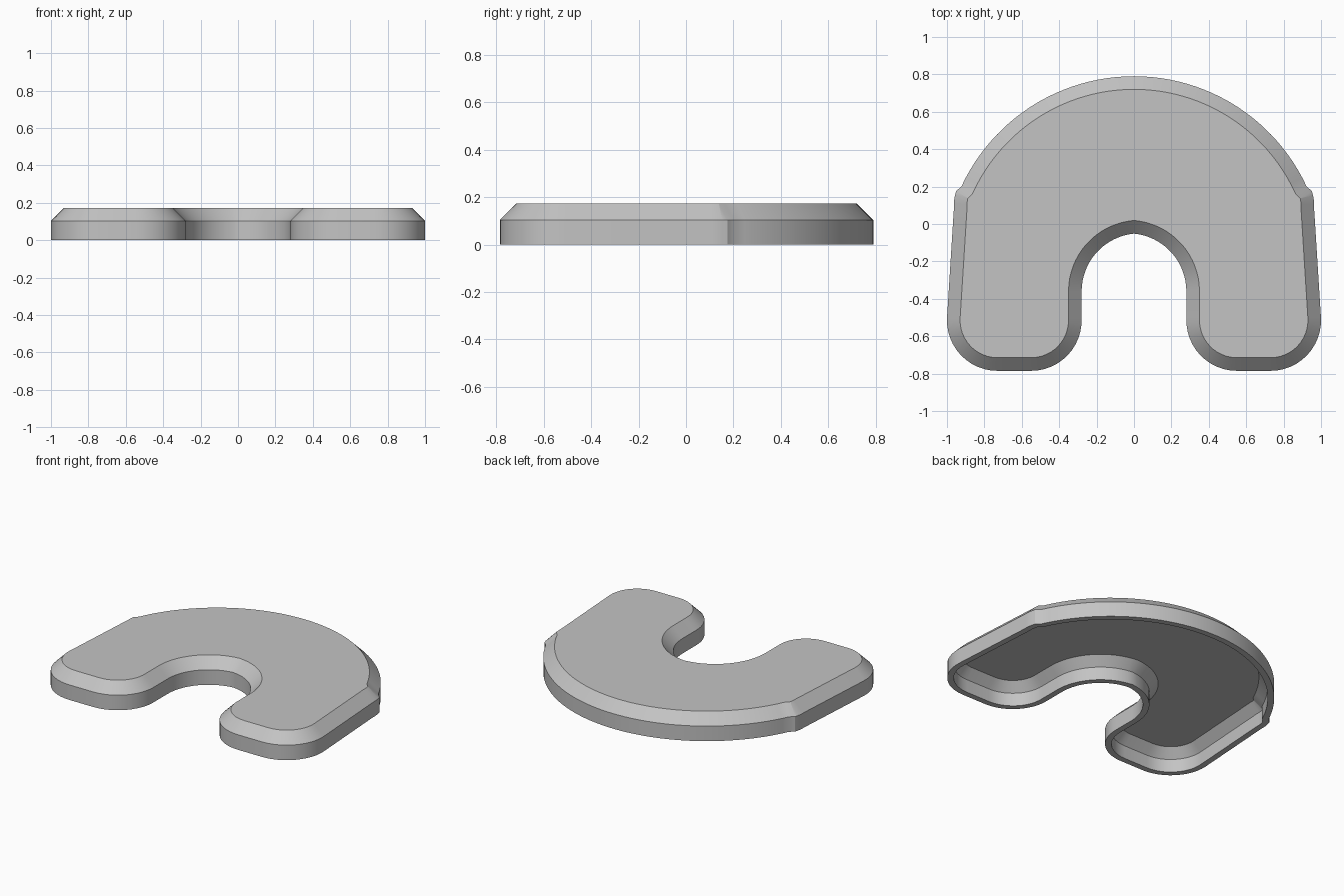
import bpy
import bmesh
from math import sin, cos, radians
from mathutils import Vector

cube = bpy.data.objects.get("Cube")
if cube:
    bpy.data.objects.remove(cube, do_unlink=True)

grey = bpy.data.materials.new("plain_grey")
grey.use_nodes = True
colour = (0.55, 0.55, 0.55, 1)
grey.diffuse_color = colour
grey.node_tree.nodes["Principled BSDF"].inputs["Base Color"].default_value = colour


def arc(cx, cy, r, start, end, steps):
    """Points on a circle between two angles in degrees."""
    angles = [radians(start + (end - start) * i / steps) for i in range(steps + 1)]
    return [Vector((cx + r * cos(a), cy + r * sin(a))) for a in angles]


# Right-hand half of the horseshoe outline, clockwise from the rear centre
half = arc(0, -0.227, 1.017, 90, 25, 24)          # broad rear curve
half += arc(0.72, 0.10, 0.243, 18, -3, 4)         # shoulder into straight side
half += arc(0.73, -0.515, 0.27, 3, -90, 12)       # outer toe corner
half += arc(0.55, -0.515, 0.27, -90, -183, 12)    # inner toe corner
half += arc(-0.03, -0.36, 0.31, 0, 84.4, 16)      # notch
half[-1].x = 0
mirrored = [Vector((-p.x, p.y)) for p in reversed(half[1:-1])]
outline = half + mirrored


def inset(distance):
    """Move the outline into the body by a constant distance."""
    result = []
    for i, p in enumerate(outline):
        a = (p - outline[i - 1]).normalized()
        b = (outline[(i + 1) % len(outline)] - p).normalized()
        na, nb = Vector((a.y, -a.x)), Vector((b.y, -b.x))
        result.append(p + (na + nb) * distance / (1 + na.dot(nb)))
    return result


# Hollow tray section: (inset, height) from the inner ceiling round to the top
section = [(0.095, 0.15), (0.04, 0.09), (0.04, 0), (0, 0), (0, 0.103), (0.07, 0.173)]
bm = bmesh.new()
rings = [[bm.verts.new((p.x, p.y, z)) for p in inset(d)] for d, z in section]
for lower, upper in zip(rings, rings[1:]):
    for i in range(len(outline)):
        bm.faces.new((lower[i - 1], lower[i], upper[i], upper[i - 1]))
bm.faces.new(rings[0])
bm.faces.new(rings[-1])
bmesh.ops.recalc_face_normals(bm, faces=bm.faces[:])

mesh = bpy.data.meshes.new("horseshoe_shell")
bm.to_mesh(mesh)
bm.free()
mesh.materials.append(grey)
shell = bpy.data.objects.new("horseshoe_shell", mesh)
bpy.context.collection.objects.link(shell)

# Smooth curved walls while keeping the bevel edges crisp
bpy.ops.object.select_all(action="DESELECT")
shell.select_set(True)
bpy.context.view_layer.objects.active = shell
bpy.ops.object.shade_smooth_by_angle(angle=radians(30))
